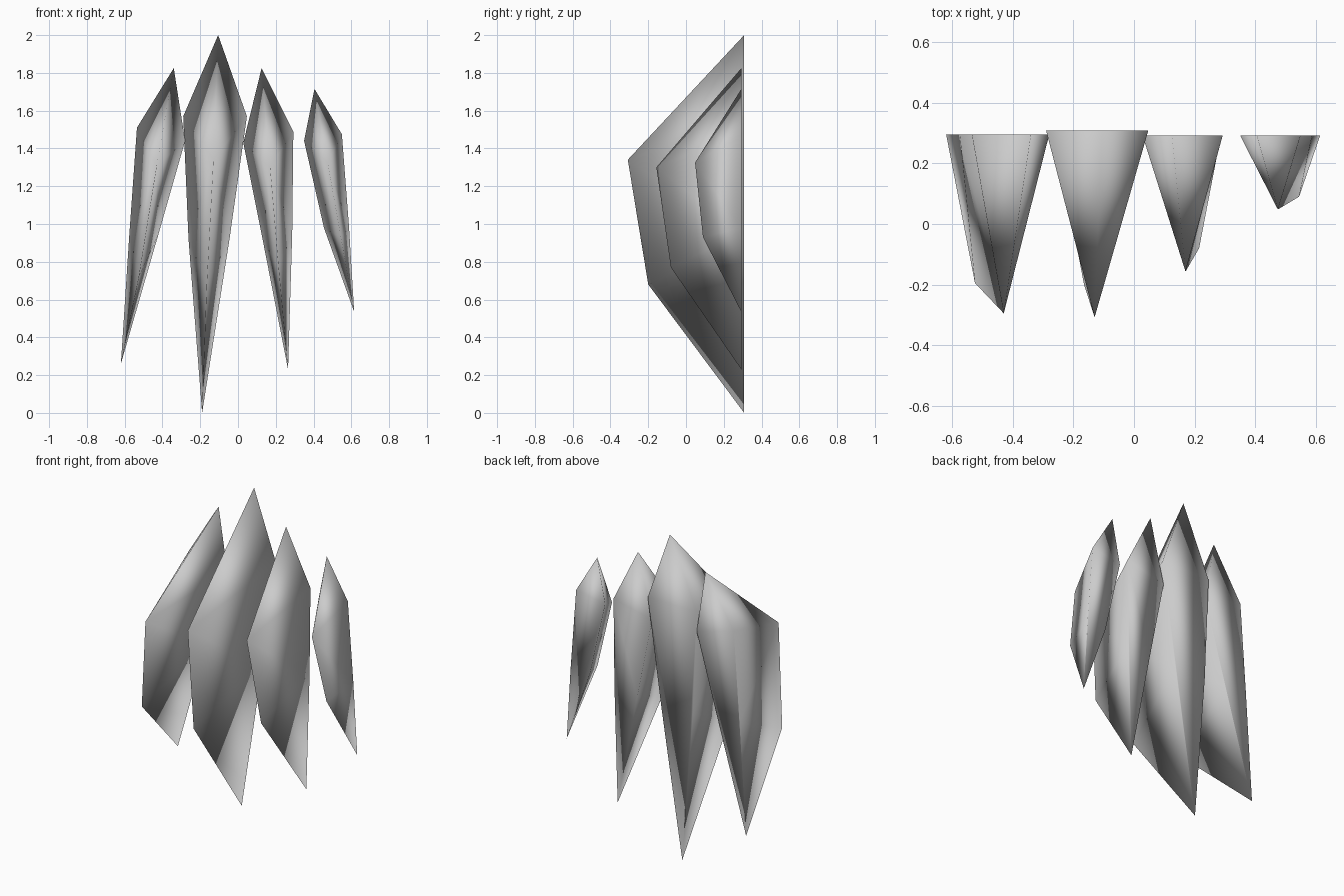
import bpy, bmesh

if "Cube" in bpy.data.objects:
    bpy.data.objects.remove(bpy.data.objects["Cube"])

steel = bpy.data.materials.new("pale_grey")
steel.diffuse_color = (0.6, 0.6, 0.6, 1)
steel.use_nodes = True
steel.node_tree.nodes["Principled BSDF"].inputs["Base Color"].default_value = steel.diffuse_color


def blade(name, back, top, left, right, mid_left, mid_right, tip, ridge_high, ridge_low):
    """Closed shard: flat back outline (x, z) at y=back, and a two-point front ridge."""
    bm = bmesh.new()
    flat = lambda p: bm.verts.new((p[0], back, p[1]))
    t, l, r, ml, mr, d = [flat(p) for p in (top, left, right, mid_left, mid_right, tip)]
    a, b = bm.verts.new(ridge_high), bm.verts.new(ridge_low)
    bm.faces.new((t, r, mr, d, ml, l))                       # flat back
    for s, m in ((l, ml), (r, mr)):                          # two flanks
        for f in ((t, s, a), (s, m, a), (m, b, a), (m, d, b)):
            bm.faces.new(f)
    bmesh.ops.recalc_face_normals(bm, faces=bm.faces)
    for f in bm.faces:
        f.smooth = True
    mesh = bpy.data.meshes.new(name)
    bm.to_mesh(mesh)
    bm.free()
    mesh.materials.append(steel)
    bpy.context.collection.objects.link(bpy.data.objects.new(name, mesh))


# four blades from left to right, the second being the longest
blade("outer_left_blade", 0.295, (-0.34, 1.825), (-0.535, 1.51), (-0.28, 1.44),
      (-0.575, 0.95), (-0.42, 0.95), (-0.62, 0.26),
      (-0.43, -0.295, 1.31), (-0.525, -0.195, 0.72))
blade("long_blade", 0.308, (-0.105, 2.0), (-0.29, 1.57), (0.047, 1.57),
      (-0.262, 0.92), (-0.045, 0.92), (-0.19, 0.0),
      (-0.13, -0.308, 1.34), (-0.165, -0.2, 0.68))
blade("inner_right_blade", 0.293, (0.125, 1.825), (0.028, 1.43), (0.293, 1.49),
      (0.13, 0.92), (0.287, 0.95), (0.265, 0.23),
      (0.17, -0.157, 1.30), (0.215, -0.08, 0.77))
blade("small_right_blade", 0.293, (0.405, 1.715), (0.35, 1.44), (0.55, 1.475),
      (0.455, 0.98), (0.588, 0.98), (0.615, 0.535),
      (0.475, 0.048, 1.325), (0.545, 0.09, 0.93))
